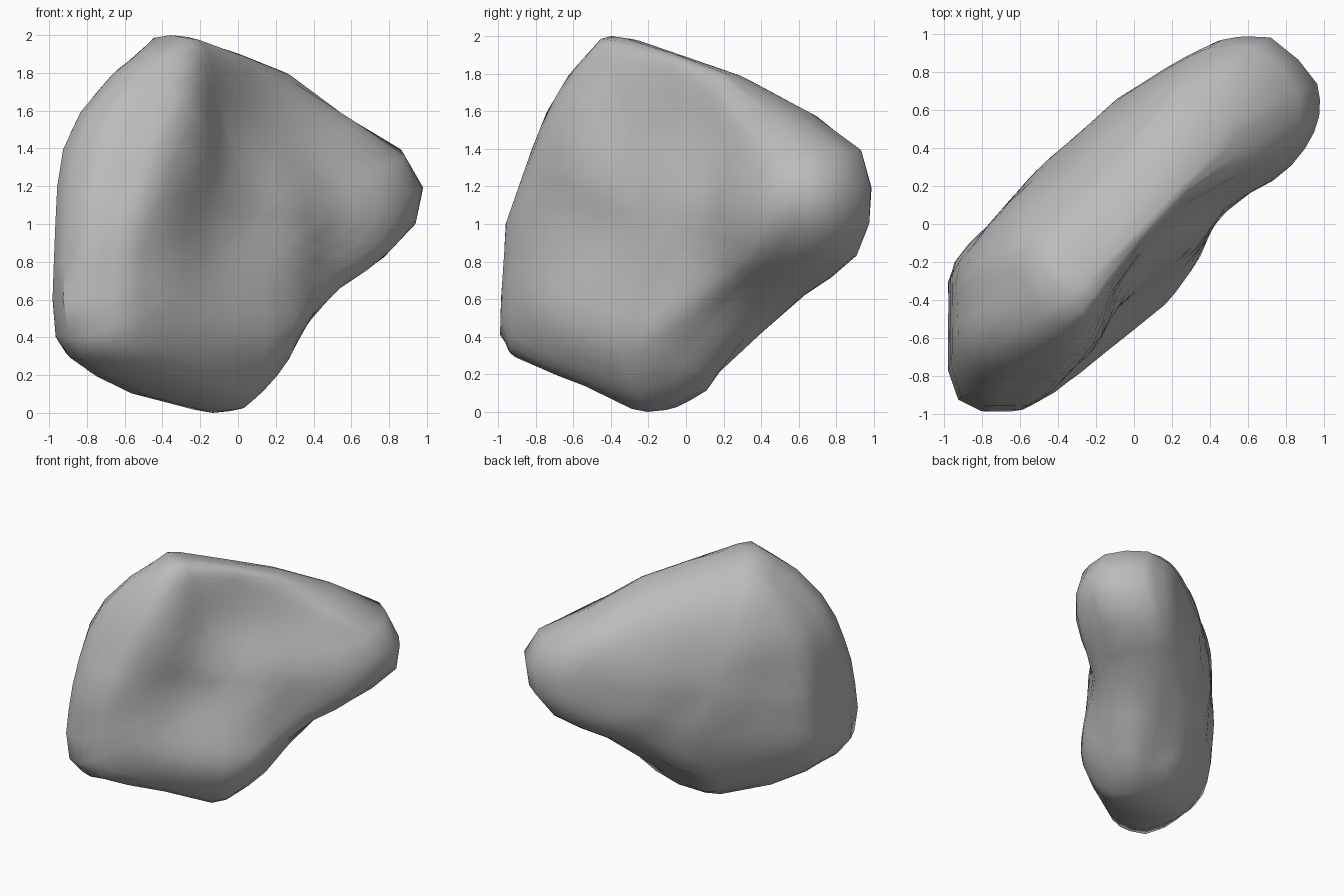
import bpy, bmesh, math
from mathutils import Vector, noise

if "Cube" in bpy.data.objects:
    bpy.data.objects.remove(bpy.data.objects["Cube"])

# Slab rock: u runs along the slab (x = y diagonal), n is its facing direction
R2 = math.sqrt(2)
CENTRE = (-0.1, 1.05)

# Outline of the slab: (u, z, n of the rim)
OUTLINE = [
    (-0.53, 2.0, 0.03), (-0.69, 1.9, -0.01), (-0.84, 1.8, -0.04), (-1.02, 1.6, -0.07),
    (-1.13, 1.4, -0.07), (-1.2, 1.2, -0.05), (-1.26, 1.0, 0.0), (-1.29, 0.8, 0.0),
    (-1.31, 0.6, 0.0), (-1.29, 0.4, 0.03), (-1.19, 0.28, 0.02), (-0.93, 0.18, -0.03),
    (-0.63, 0.09, -0.05), (-0.24, 0.0, 0.05), (-0.1, 0.01, 0.05), (0.1, 0.1, 0.02),
    (0.23, 0.2, 0.0), (0.42, 0.4, -0.03), (0.65, 0.6, -0.06), (0.86, 0.7, -0.06),
    (1.06, 0.82, -0.05), (1.2, 1.0, -0.02), (1.225, 1.2, 0.0), (1.13, 1.4, -0.04),
    (0.76, 1.6, -0.03), (0.33, 1.8, 0.03), (-0.03, 1.9, 0.04), (-0.42, 1.99, 0.04),
]
RINGS = [0.12, 0.25, 0.38, 0.5, 0.6, 0.69, 0.77, 0.84, 0.9, 0.95, 0.985]

# Broken-off limits by height: z, x low, x high, y low, y high
LIMITS = [
    (0.0, -0.2, 0.0, -0.26, -0.1), (0.1, -0.57, 0.12, -0.44, 0.1), (0.2, -0.76, 0.21, -0.7, 0.17),
    (0.3, -0.9, 0.28, -0.93, 0.24), (0.4, -0.965, 0.32, -0.99, 0.38), (0.6, -0.982, 0.45, -0.985, 0.6),
    (0.8, -0.975, 0.75, -0.97, 0.9), (1.0, -0.967, 0.94, -0.96, 0.975), (1.2, -0.957, 0.982, -0.89, 0.988),
    (1.4, -0.925, 0.86, -0.82, 0.93), (1.6, -0.83, 0.52, -0.74, 0.66), (1.8, -0.66, 0.29, -0.62, 0.27),
    (1.9, -0.53, 0.02, -0.53, -0.03), (2.0, -0.43, -0.28, -0.44, -0.32),
]


def bump(u, z, cu, cz, wu, wz, k=2):
    return math.exp(-abs((u - cu) / wu) ** k - ((z - cz) / wz) ** 2)


def front_depth(u, z):
    d = 0.36
    d -= 0.21 * bump(u, z, 0.08, 1.58, 0.55, 0.42, 4)  # main hollow, steep on its left
    d -= 0.09 * bump(u, z, 0.1, 1.9, 0.6, 0.25)        # flush under the top edge
    d -= 0.09 * bump(u, z, -0.4, 1.0, 0.4, 0.28)       # lower shelf of the hollow
    d += 0.08 * bump(u, z, -0.2, 0.35, 0.6, 0.25)      # swollen foot
    d -= 0.05 * bump(u, z, 0.38, 0.8, 0.22, 0.3)       # dip beside the right lobe
    d += 0.06 * bump(u, z, 0.97, 1.1, 0.3, 0.3)        # right lobe
    return d


def back_depth(u, z):
    return -0.555 + 0.08 * bump(u, z, 1.0, 1.1, 0.55, 1.0)


def clip(co):
    for a, b in zip(LIMITS, LIMITS[1:]):
        if co.z <= b[0] or b is LIMITS[-1]:
            t = min(1, max(0, (co.z - a[0]) / (b[0] - a[0])))
            x0, x1, y0, y1 = (p + (q - p) * t for p, q in zip(a[1:], b[1:]))
            co.x = min(x1, max(x0, co.x))
            co.y = min(y1, max(y0, co.y))
            return co


def to_xyz(u, z, n):
    return clip(Vector(((u + n) / R2, (u - n) / R2, z)))


def surface_point(rim, s, front):
    du, dz = rim[0] - CENTRE[0], rim[1] - CENTRE[1]
    u, z = CENTRE[0] + du * s, CENTRE[1] + dz * s
    m = rim[2] * s * s
    side = du * du / (du * du + dz * dz)               # blunter towards both ends
    low = (1 - side) if dz < 0 else 0                  # fuller underneath
    if front:
        p = 2.9 + 0.5 * side + 0.4 * low
    else:
        p = 2.1 + 1.1 * side + 0.15 * low
    fall = (1 - s ** p) ** (1 / p)
    depth = front_depth(u, z) if front else back_depth(u, z)
    n = m + (depth - m) * fall
    n += 0.02 * fall * noise.noise(Vector((u * 3.2, z * 3.2, 5.0 if front else 9.0)))
    return to_xyz(u, z, n)


bm = bmesh.new()
count = len(OUTLINE)
rim_loop = [bm.verts.new(to_xyz(*p)) for p in OUTLINE]

# Front and back skins share the rim
for front in (True, False):
    loops = [[bm.verts.new(surface_point(p, s, front)) for p in OUTLINE] for s in RINGS]
    loops.append(rim_loop)
    hub = bm.verts.new(surface_point((CENTRE[0] + 1, CENTRE[1], 0), 0, front))
    for i in range(count):
        j = (i + 1) % count
        bm.faces.new((hub, loops[0][i], loops[0][j]))
        for a, b in zip(loops, loops[1:]):
            bm.faces.new((a[i], b[i], b[j], a[j]))

bmesh.ops.recalc_face_normals(bm, faces=bm.faces)
mesh = bpy.data.meshes.new("rock")
bm.to_mesh(mesh)
bm.free()

stone = bpy.data.materials.new("grey stone")
stone.diffuse_color = (0.5, 0.5, 0.5, 1)
stone.use_nodes = True
stone.node_tree.nodes["Principled BSDF"].inputs["Base Color"].default_value = stone.diffuse_color
mesh.materials.append(stone)

rock = bpy.data.objects.new("rock", mesh)
bpy.context.collection.objects.link(rock)
bpy.context.view_layer.objects.active = rock
rock.select_set(True)
bpy.ops.object.shade_smooth_by_angle(angle=math.radians(40))
